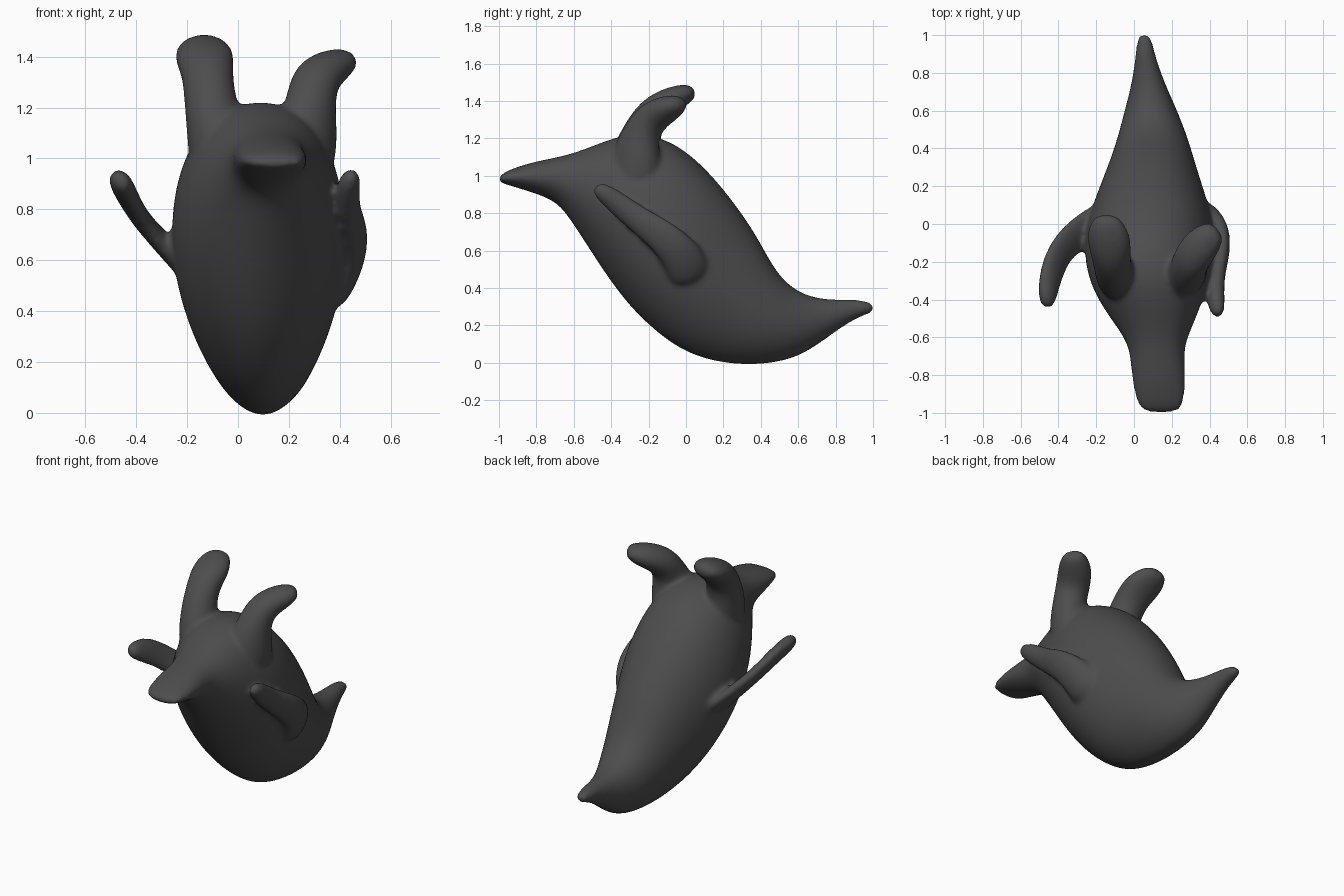
import bpy, bmesh
from math import cos, sin, pi, copysign
from mathutils import Vector

dark = bpy.data.materials.new("charcoal")
dark.diffuse_color = (0.075, 0.075, 0.075, 1)
SIDES = 16
parts = []


def loft(name, rings, low=1.0, high=1.0):
    """Skin a chain of oval rings (centre, half axis a, half axis b) and smooth it."""
    bm = bmesh.new()
    loops = []
    for c, a, b in rings:
        loop = []
        for i in range(SIDES):
            t = 2 * pi * i / SIDES
            ca, sb = cos(t), sin(t)
            ca = copysign(abs(ca) ** (low if sb < 0 else high), ca)
            loop.append(bm.verts.new(c + (a * ca + b * sb) * 1.025))
        loops.append(loop)
    for p, q in zip(loops, loops[1:]):
        for i in range(SIDES):
            j = (i + 1) % SIDES
            bm.faces.new((p[i], p[j], q[j], q[i]))
    bm.faces.new(loops[0])
    bm.faces.new(loops[-1])
    bmesh.ops.recalc_face_normals(bm, faces=bm.faces)
    me = bpy.data.meshes.new(name)
    bm.to_mesh(me)
    bm.free()
    me.materials.append(dark)
    ob = bpy.data.objects.new(name, me)
    bpy.context.collection.objects.link(ob)
    sub = ob.modifiers.new("smooth", "SUBSURF")
    sub.levels = sub.render_levels = 2
    parts.append(ob)


def limb(name, stations, wide):
    """Flattened tube: stations are (x, y, z, half width, half thickness)."""
    pts = [Vector(s[:3]) for s in stations]
    rings = []
    for i, s in enumerate(stations):
        d = (pts[min(i + 1, len(pts) - 1)] - pts[max(i - 1, 0)]).normalized()
        w = Vector(wide)
        w = (w - d * w.dot(d)).normalized()
        rings.append((pts[i], w * s[3], d.cross(w) * s[4]))
    loft(name, rings)


# Body from tail to beak: upper y, z / lower y, z / centre x / half width
profile = [
    (-1.00, 0.995, -1.00, 0.965, .145, .085),
    (-0.96, 1.03, -0.965, 0.955, .14, .125),
    (-0.80, 1.08, -0.80, 0.905, .13, .145),
    (-0.62, 1.11, -0.69, 0.86, .12, .14),
    (-0.45, 1.18, -0.62, 0.77, .11, .20),
    (-0.30, 1.23, -0.52, 0.615, .09, .27),
    (-0.13, 1.21, -0.42, 0.46, .08, .325),
    (0.02, 1.12, -0.30, 0.30, .08, .345),
    (0.15, 0.99, -0.16, 0.165, .085, .335),
    (0.27, 0.84, 0.00, 0.05, .09, .29),
    (0.385, 0.67, 0.20, -0.005, .095, .235),
    (0.48, 0.48, 0.40, -0.013, .10, .19),
    (0.60, 0.37, 0.60, 0.025, .09, .14),
    (0.75, 0.335, 0.75, 0.13, .075, .085),
    (0.90, 0.34, 0.89, 0.23, .06, .052),
    (0.97, 0.33, 0.975, 0.26, .055, .04),
    (1.005, 0.31, 1.005, 0.275, .055, .025),
]
rings = []
for uy, uz, ly, lz, cx, w in profile:
    up, low = Vector((cx, uy, uz)), Vector((cx, ly, lz))
    rings.append(((up + low) / 2, Vector((w, 0, 0)), (up - low) / 2))
loft("body", rings, low=1.2, high=.88)

# Feet raised above the back, with thick roots that melt into the body
limb("left_foot", [
    (-.05, -.27, 0.90, .13, .14), (-.08, -.27, 1.08, .12, .15),
    (-.11, -.245, 1.22, .10, .105), (-.12, -.18, 1.34, .10, .09),
    (-.13, -.09, 1.40, .12, .075), (-.15, 0.00, 1.44, .095, .055),
    (-.15, .05, 1.45, .05, .03)], (1, 0, 0.1))
limb("right_foot", [
    (.23, -.27, 0.90, .13, .14), (.27, -.27, 1.08, .115, .15),
    (.285, -.25, 1.21, .095, .105), (.30, -.19, 1.31, .10, .09),
    (.355, -.11, 1.355, .10, .075), (.41, -.055, 1.38, .08, .055),
    (.445, -.03, 1.395, .045, .03)], (.8, -.5, 0.1))

# Flippers
limb("left_flipper", [
    (-.12, .02, .50, .12, .06), (-.22, -.01, .59, .11, .045),
    (-.31, -.06, .68, .095, .04), (-.39, -.14, .77, .09, .038),
    (-.44, -.26, .86, .09, .042), (-.46, -.38, .905, .065, .045),
    (-.46, -.445, .92, .03, .03)], (-.45, .5, .6))
limb("right_flipper", [
    (.33, .03, .44, .12, .08), (.405, .00, .54, .115, .07),
    (.455, -.07, .63, .10, .055), (.46, -.17, .71, .085, .045),
    (.43, -.29, .79, .07, .045), (.43, -.41, .89, .06, .05),
    (.45, -.49, .945, .035, .03)], (.25, .6, .75))

# Melt all parts into one continuous skin
bpy.ops.object.select_all(action="DESELECT")
for ob in parts:
    ob.select_set(True)
bpy.context.view_layer.objects.active = parts[0]
bpy.ops.object.convert(target="MESH")
bpy.ops.object.join()
bird = bpy.context.view_layer.objects.active
bird.name = "penguin_body"
rm = bird.modifiers.new("merge", "REMESH")
rm.mode = "VOXEL"
rm.voxel_size = 0.014
rm.use_smooth_shade = True
sm = bird.modifiers.new("blend", "SMOOTH")
sm.factor = 0.5
sm.iterations = 8
